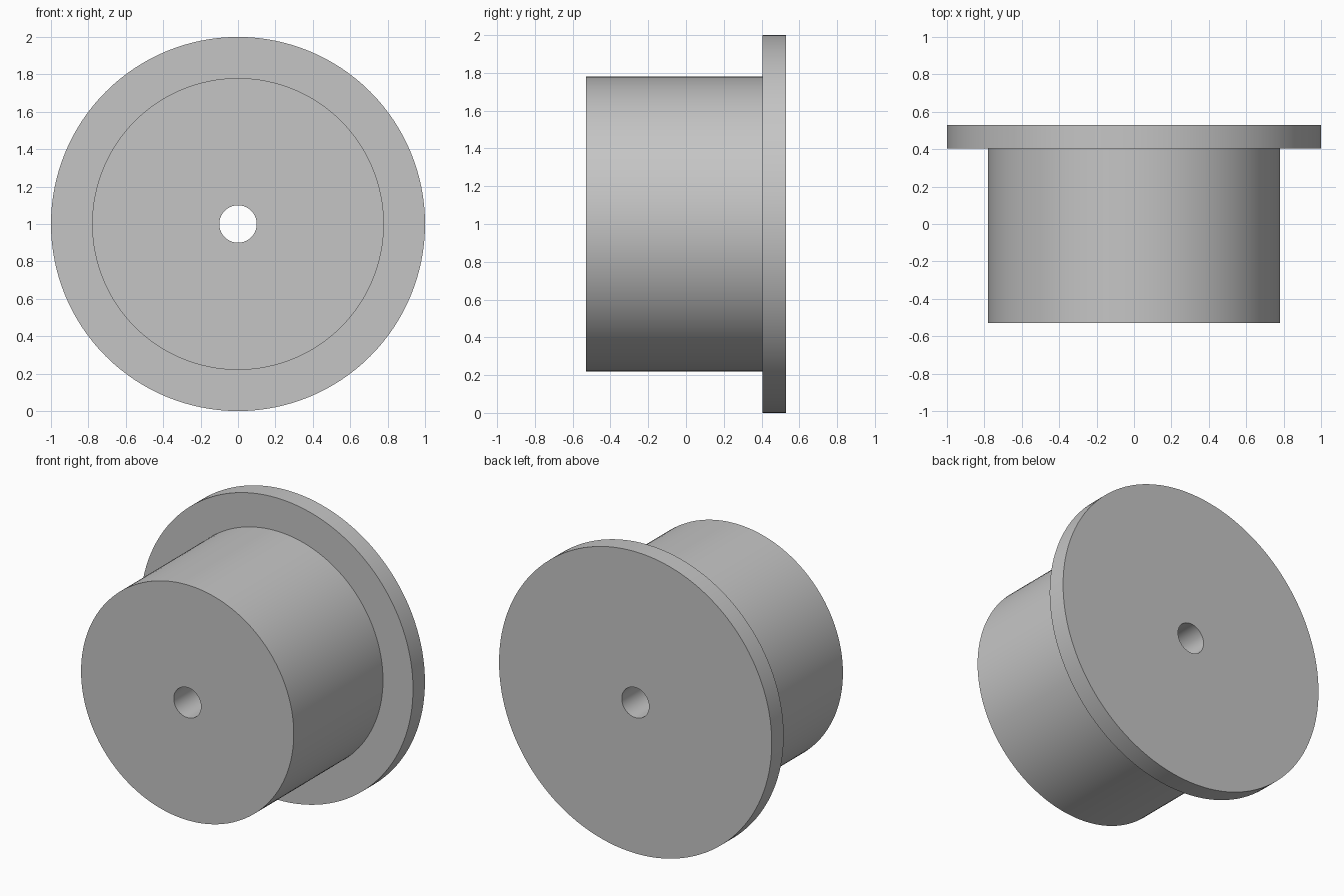
import bpy
import bmesh
from math import tau, radians
from mathutils import Matrix, Vector

cube = bpy.data.objects.get("Cube")
if cube:
    bpy.data.objects.remove(cube, do_unlink=True)

SEGMENTS = 128
BORE, BODY, FLANGE = 0.1, 0.78, 1.0
FRONT, STEP, BACK = -0.53, 0.405, 0.53

# Plain grey material
grey = bpy.data.materials.new("plain_grey")
grey.use_nodes = True
colour = (0.56, 0.56, 0.56, 1)
grey.diffuse_color = colour
grey.node_tree.nodes["Principled BSDF"].inputs["Base Color"].default_value = colour

# Half section (radius, depth) of the drum, its flange and the through bore
profile = [(BORE, FRONT), (BODY, FRONT), (BODY, STEP),
           (FLANGE, STEP), (FLANGE, BACK), (BORE, BACK)]

# Turn the section around the y axis
bm = bmesh.new()
rings = []
for i in range(SEGMENTS):
    turn = Matrix.Rotation(tau * i / SEGMENTS, 3, 'Y')
    rings.append([bm.verts.new(turn @ Vector((r, y, 0))) for r, y in profile])
for i, ring in enumerate(rings):
    following = rings[(i + 1) % SEGMENTS]
    for j in range(len(profile)):
        k = (j + 1) % len(profile)
        bm.faces.new((ring[j], ring[k], following[k], following[j]))
bmesh.ops.recalc_face_normals(bm, faces=bm.faces)

mesh = bpy.data.meshes.new("flanged_bushing")
bm.to_mesh(mesh)
bm.free()
mesh.materials.append(grey)

bushing = bpy.data.objects.new("flanged_bushing", mesh)
bushing.location.z = FLANGE
bpy.context.collection.objects.link(bushing)

# Smooth walls with sharp rims
bpy.ops.object.select_all(action='DESELECT')
bushing.select_set(True)
bpy.context.view_layer.objects.active = bushing
bpy.ops.object.shade_smooth_by_angle(angle=radians(30))
